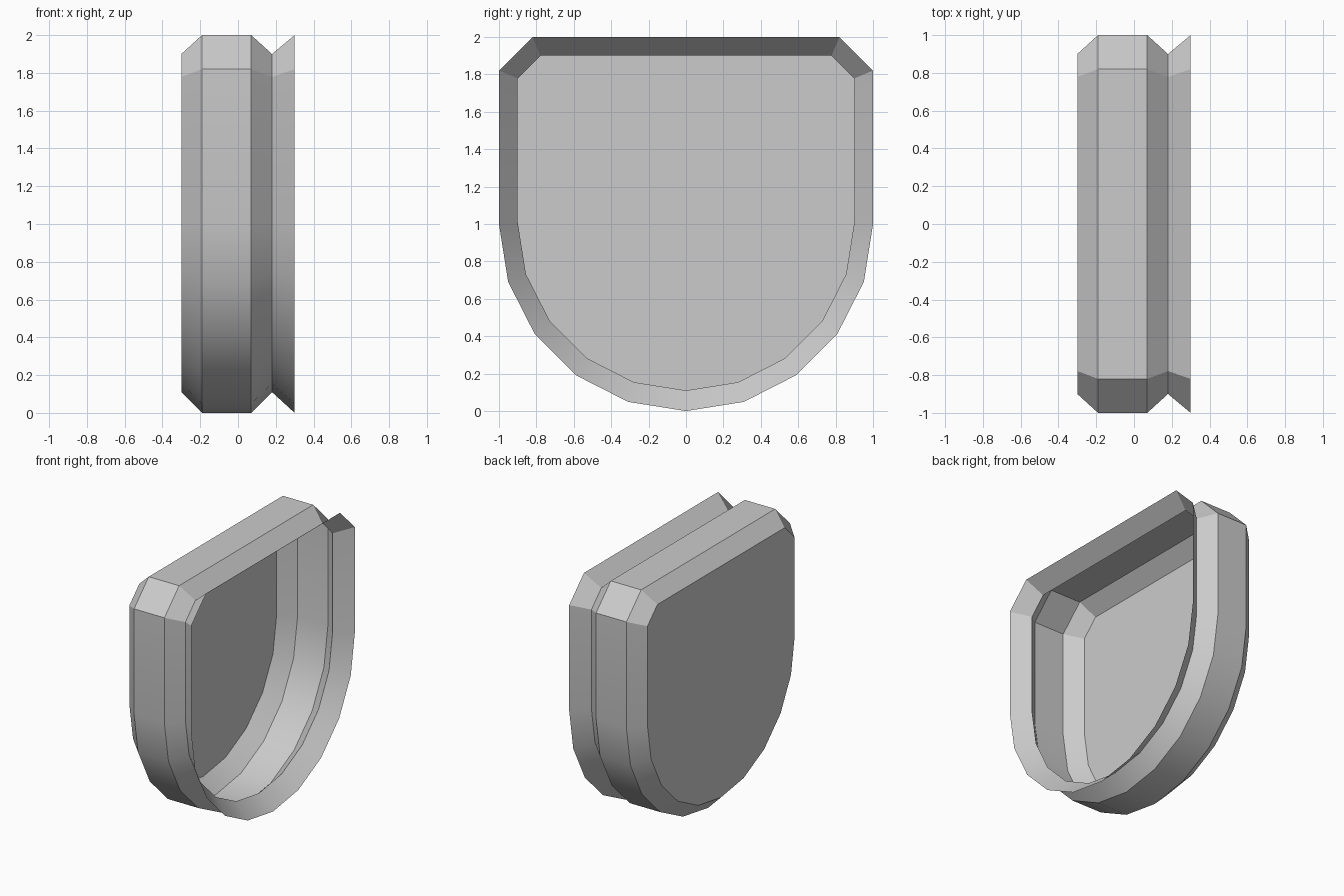
import bpy, bmesh, math

cube = bpy.data.objects.get("Cube")
if cube:
    bpy.data.objects.remove(cube, do_unlink=True)

grey = bpy.data.materials.new("plain_grey")
grey.use_nodes = True
colour = (0.6, 0.6, 0.6, 1)
grey.diffuse_color = colour
grey.node_tree.nodes["Principled BSDF"].inputs["Base Color"].default_value = colour


def outline(inset):
    """Rounded base, straight sides and chamfered top corners, as (y, z)."""
    r = 1 - inset
    centre = 1 + inset * 0.1
    arc = [(-r * math.cos(math.pi * i / 10), centre - r * math.sin(math.pi * i / 10))
           for i in range(11)]
    corner = inset * math.tan(math.pi / 8)
    side, flat = 1.82 - corner, 0.82 - corner
    return arc + [(r, side), (flat, 2 - inset), (-flat, 2 - inset), (-r, side)]


# Stations along x: closed back, bevel, band, pinched neck, flared open lip
stations = [(-0.30, 0.1), (-0.19, 0), (0.07, 0), (0.18, 0.1), (0.30, 0)]
bm = bmesh.new()
rings = [[bm.verts.new((x, y, z)) for y, z in outline(inset)] for x, inset in stations]
for a, b in zip(rings, rings[1:]):
    for i in range(len(a)):
        j = (i + 1) % len(a)
        bm.faces.new((a[i], a[j], b[j], b[i]))
cap = bm.faces.new(rings[0])
bmesh.ops.recalc_face_normals(bm, faces=bm.faces)
# Keep the open shell facing outward
cap.normal_update()
if cap.normal.x > 0:
    bmesh.ops.reverse_faces(bm, faces=bm.faces)

mesh = bpy.data.meshes.new("flared_shell")
bm.to_mesh(mesh)
bm.free()
mesh.materials.append(grey)
shell = bpy.data.objects.new("flared_shell", mesh)
bpy.context.collection.objects.link(shell)

# Smooth the rounded base, keep the bevels crisp
bpy.ops.object.select_all(action="DESELECT")
shell.select_set(True)
bpy.context.view_layer.objects.active = shell
bpy.ops.object.shade_smooth_by_angle(angle=math.radians(30))
